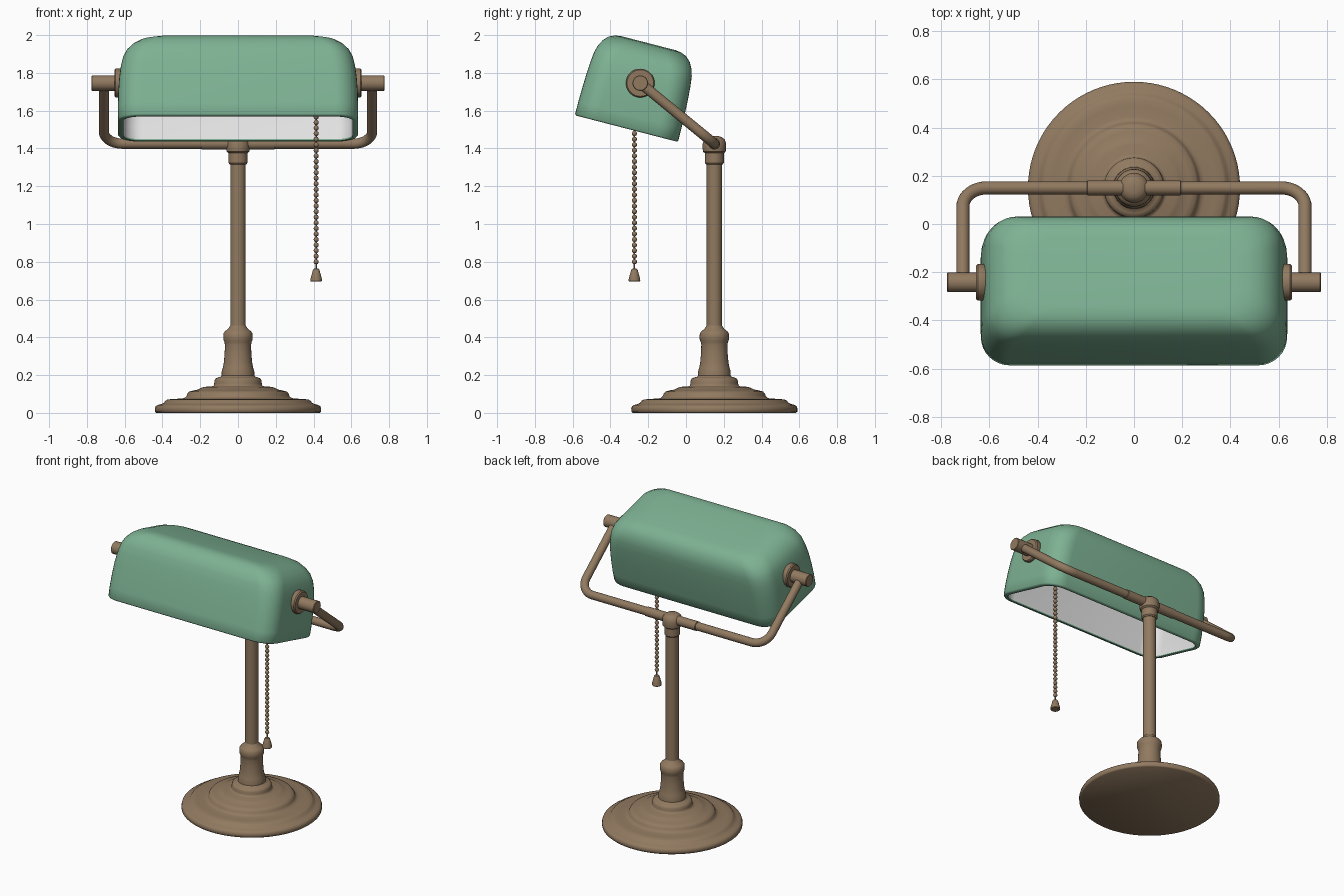
import bpy, bmesh, math
from mathutils import Vector, Matrix

if "Cube" in bpy.data.objects:
    bpy.data.objects.remove(bpy.data.objects["Cube"])


def material(name, rgb):
    m = bpy.data.materials.new(name)
    m.diffuse_color = (*rgb, 1)
    m.use_nodes = True
    m.node_tree.nodes["Principled BSDF"].inputs["Base Color"].default_value = m.diffuse_color
    return m


BRASS = material("aged_brass", (0.283, 0.193, 0.117))
GREEN = material("green_glass", (0.205, 0.442, 0.292))
WHITE = material("white_lining", (0.92, 0.92, 0.92))


def finish(name, bm, mats, angle=35):
    bmesh.ops.recalc_face_normals(bm, faces=bm.faces)
    me = bpy.data.meshes.new(name)
    bm.to_mesh(me)
    bm.free()
    for m in mats:
        me.materials.append(m)
    ob = bpy.data.objects.new(name, me)
    bpy.context.collection.objects.link(ob)
    bpy.ops.object.select_all(action='DESELECT')
    ob.select_set(True)
    bpy.context.view_layer.objects.active = ob
    bpy.ops.object.shade_smooth_by_angle(angle=math.radians(angle))
    return ob


def skin(bm, loops):
    """Bridge consecutive closed loops of points and cap both ends."""
    rings = [[bm.verts.new(p) for p in loop] for loop in loops]
    n = len(rings[0])
    for a, b in zip(rings, rings[1:]):
        for i in range(n):
            j = (i + 1) % n
            bm.faces.new((a[i], a[j], b[j], b[i]))
    bm.faces.new(rings[0])
    bm.faces.new(rings[-1])
    return rings


def lathe(name, profile, loc, axis='Z', seg=48, angle=35):
    """Revolve (radius, height) pairs about Z, or about X."""
    bm = bmesh.new()
    skin(bm, [[(r * math.cos(2 * math.pi * i / seg), r * math.sin(2 * math.pi * i / seg), h)
               for i in range(seg)] for r, h in profile])
    if axis == 'X':
        bm.transform(Matrix.Rotation(math.pi / 2, 4, 'Y'))
    ob = finish(name, bm, [BRASS], angle)
    ob.location = loc
    return ob


PY = 0.15                         # post position in y
PIVOT = Vector((0, -0.242, 1.746))  # shade hinge axis
JOINT = Vector((0, PY, 1.425))    # arm axis at the post

# Stepped round base
lathe("base", [(0.432, 0), (0.439, 0.006), (0.44, 0.022), (0.436, 0.035), (0.425, 0.042),
               (0.405, 0.047), (0.392, 0.054), (0.385, 0.064), (0.372, 0.071), (0.34, 0.074),
               (0.295, 0.076), (0.28, 0.081), (0.272, 0.09), (0.268, 0.102), (0.258, 0.113),
               (0.235, 0.119), (0.21, 0.124), (0.195, 0.132), (0.178, 0.138), (0.14, 0.14),
               (0.129, 0.144), (0.126, 0.155), (0.125, 0.17), (0.119, 0.182), (0.105, 0.188),
               (0.09, 0.192), (0.085, 0.2)], (0, PY, 0), seg=80, angle=55)
# Flared collar, pole and top fitting
lathe("collar", [(0.087, 0.19), (0.086, 0.22), (0.08, 0.24), (0.075, 0.265), (0.071, 0.31),
                 (0.069, 0.36), (0.072, 0.375), (0.077, 0.387), (0.078, 0.40), (0.077, 0.42),
                 (0.068, 0.433), (0.052, 0.445), (0.041, 0.462)], (0, PY, 0), angle=50)
lathe("pole", [(0.041, 0.4), (0.041, 1.36)], (0, PY, 0))
lathe("top_fitting", [(0.044, 1.315), (0.05, 1.323), (0.05, 1.375), (0.06, 1.383), (0.062, 1.40),
                      (0.062, 1.425), (0.056, 1.446), (0.04, 1.46), (0.02, 1.466)], (0, PY, 0))
lathe("arm_sleeve", [(0.026, -0.195), (0.031, -0.192), (0.031, 0.192), (0.026, 0.195)],
      JOINT, 'X', 24)

# Bent support arm: a U path with rounded corners in a tilted plane
up = PIVOT - JOINT
length = up.length
up.normalize()
HX, R = 0.71, 0.1
half = [(HX, length), (HX, R)]
half += [(HX - R + R * math.cos(a), R - R * math.sin(a))
         for a in (math.pi / 2 * k / 10 for k in range(1, 11))]
path = half + [(-x, t) for x, t in reversed(half)]
pts = [JOINT + Vector((x, 0, 0)) + up * t for x, t in path]
normal = up.cross(Vector((1, 0, 0)))
loops = []
for i, p in enumerate(pts):
    tan = (pts[min(i + 1, len(pts) - 1)] - pts[max(i - 1, 0)]).normalized()
    side = tan.cross(normal)
    loops.append([p + 0.027 * (math.cos(a) * side + math.sin(a) * normal)
                  for a in (2 * math.pi * k / 20 for k in range(20))])
bm = bmesh.new()
skin(bm, loops)
finish("support_arm", bm, [BRASS])

# Hinge pins and washers on both ends
for s, tag in ((1, "right"), (-1, "left")):
    pin = [(0.036, 0.61), (0.041, 0.615), (0.041, 0.772), (0.038, 0.775)]
    washer = [(0.07, 0.61), (0.076, 0.62), (0.076, 0.648), (0.07, 0.655)]
    lathe("hinge_pin_" + tag, [(r, s * h) for r, h in pin], PIVOT, 'X', 32)
    lathe("hinge_washer_" + tag, [(r, s * h) for r, h in washer], PIVOT, 'X', 40)


# Glass shade: stacked rounded rectangles, outside then back down the inside
def rounded_rect(hx, hy, r, z, n=8):
    out = []
    for q, (sx, sy) in enumerate(((1, 1), (-1, 1), (-1, -1), (1, -1))):
        for k in range(n + 1):
            a = math.pi / 2 * (q + k / n)
            out.append((sx * (hx - r) + r * math.cos(a), sy * (hy - r) + r * math.sin(a), z))
    return out


LEVELS = [(0.628, 0.276, 0.115, -0.254), (0.635, 0.282, 0.12, -0.246), (0.636, 0.282, 0.12, -0.18),
          (0.634, 0.28, 0.12, -0.10), (0.629, 0.277, 0.12, -0.02), (0.62, 0.272, 0.12, 0.05),
          (0.608, 0.266, 0.12, 0.10), (0.59, 0.255, 0.12, 0.138), (0.562, 0.237, 0.12, 0.17),
          (0.525, 0.212, 0.115, 0.195), (0.48, 0.182, 0.11, 0.208), (0.42, 0.15, 0.10, 0.213)]
T = 0.027
bm = bmesh.new()
outer = [rounded_rect(*lv) for lv in reversed(LEVELS)]
inner = [rounded_rect(hx - T + (0.006 if i == 0 else 0), hy - T + (0.006 if i == 0 else 0),
                      r - T * 0.8, z - (T if i > 2 else 0))
         for i, (hx, hy, r, z) in enumerate(LEVELS)]
rings = skin(bm, outer + inner)
lining = {v for ring in rings[len(LEVELS) + 1:] for v in ring}
for f in bm.faces:
    f.material_index = 1 if all(v in lining for v in f.verts) else 0
shade = finish("lamp_shade", bm, [GREEN, WHITE], 55)
tilt = math.radians(-14.5)
shade.rotation_euler.x = tilt
shade.location = Vector((0, -0.252, 1.751))

# Pull chain: beads on a thin wire, with a bell-shaped weight
CX, CY = 0.414, -0.273
bm = bmesh.new()
for i in range(31):
    bmesh.ops.create_uvsphere(bm, u_segments=12, v_segments=8, radius=0.0135,
                              matrix=Matrix.Translation((CX, CY, 0.80 + 0.0295 * i)))
finish("pull_chain_beads", bm, [BRASS])
lathe("pull_chain_wire", [(0.004, 0.75), (0.004, 1.70)], (CX, CY, 0), seg=8)
lathe("pull_chain_weight", [(0.027, 0.695), (0.031, 0.699), (0.03, 0.709), (0.018, 0.755),
                            (0.014, 0.762), (0.006, 0.765)], (CX, CY, 0), seg=24)
